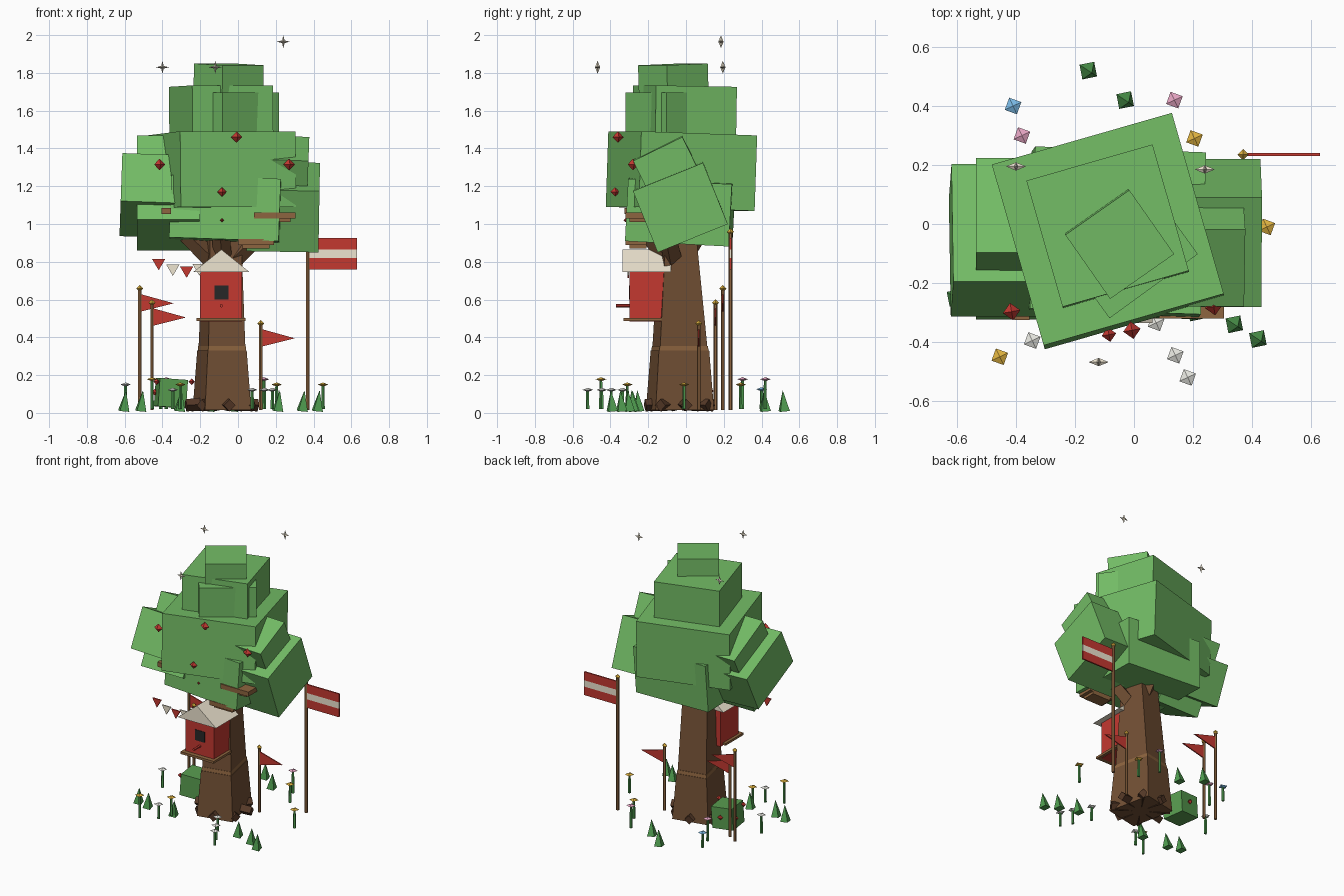
import bpy, bmesh, math
from mathutils import Vector

if "Cube" in bpy.data.objects:
    bpy.data.objects.remove(bpy.data.objects["Cube"])

PALETTE = dict(leaf=(.17, .50, .13), bush=(.10, .34, .08), grass=(.08, .34, .08), bark=(.17, .08, .035),
               root=(.09, .04, .02), plank=(.27, .13, .05), red=(.55, .04, .03), cream=(.85, .78, .63),
               dark=(.02, .02, .02), gold=(.75, .45, .05), pink=(.8, .38, .55), blue=(.2, .5, .8),
               white=(.8, .8, .75))
MATS = {}
for key, col in PALETTE.items():
    MATS[key] = bpy.data.materials.new(key)
    MATS[key].diffuse_color = (*col, 1)


def add(name, bm, color, loc=(0, 0, 0), rot=(0, 0, 0)):
    bmesh.ops.recalc_face_normals(bm, faces=bm.faces)
    me = bpy.data.meshes.new(name)
    bm.to_mesh(me)
    bm.free()
    me.materials.append(MATS[color])
    ob = bpy.data.objects.new(name, me)
    ob.location = loc
    ob.rotation_euler = [math.radians(a) for a in rot]
    bpy.context.collection.objects.link(ob)
    return ob


def box(name, color, loc, size, rot=(0, 0, 0)):
    bm = bmesh.new()
    bmesh.ops.create_cube(bm, size=1)
    bmesh.ops.scale(bm, vec=size, verts=bm.verts)
    return add(name, bm, color, loc, rot)


def beam(name, color, p, q, r1, r2, sides=4):
    p, q = Vector(p), Vector(q)
    bm = bmesh.new()
    bmesh.ops.create_cone(bm, cap_ends=True, segments=sides, radius1=r1, radius2=r2, depth=(q - p).length)
    ob = add(name, bm, color, (p + q) / 2)
    ob.rotation_euler = (q - p).to_track_quat('Z', 'Y').to_euler()
    return ob


def diamond(name, color, loc, r, h, turn=20):
    bm = bmesh.new()
    ring = [bm.verts.new((r * math.cos(i * math.pi / 2), r * math.sin(i * math.pi / 2), 0)) for i in range(4)]
    for tip in (bm.verts.new((0, 0, h)), bm.verts.new((0, 0, -h))):
        for i in range(4):
            bm.faces.new((ring[i], ring[(i + 1) % 4], tip))
    return add(name, bm, color, loc, (0, 0, turn))


def plate(name, color, outline, y, depth):
    """Extrude an (x, z) outline along y."""
    bm = bmesh.new()
    f = bm.faces.new([bm.verts.new((x, y, z)) for x, z in outline])
    out = bmesh.ops.extrude_face_region(bm, geom=[f])
    bmesh.ops.translate(bm, vec=(0, depth, 0), verts=[v for v in out['geom'] if isinstance(v, bmesh.types.BMVert)])
    return add(name, bm, color)


def frustum(name, color, low, high, turn=12):
    """Tapered block between two rectangles (z, y shift, half x, half y)."""
    bm = bmesh.new()
    lo, hi = [[bm.verts.new((a * hx, dy + b * hy, z)) for a, b in ((-1, -1), (1, -1), (1, 1), (-1, 1))]
              for z, dy, hx, hy in (low, high)]
    for i in range(4):
        bm.faces.new((lo[i], lo[(i + 1) % 4], hi[(i + 1) % 4], hi[i]))
    bm.faces.new(lo)
    bm.faces.new(hi)
    return add(name, bm, color, (-.085, -.032, 0), (0, 0, turn))


# Trunk in two tapered sections with a band
frustum("trunk_lower", 'bark', (.015, 0, .125, .158), (.33, 0, .105, .136))
frustum("trunk_band", 'plank', (.31, 0, .104, .135), (.355, 0, .101, .130))
frustum("trunk_upper", 'bark', (.33, 0, .100, .129), (1.1, -.015, .080, .070))

# Roots around the foot
for i in range(8):
    a = math.radians(12 + 45 * i)
    x, y = math.cos(a), math.sin(a)
    beam("root", 'root', (-.085 + .06 * x, -.035 + .06 * y, .05), (-.085 + .195 * x, -.035 + .185 * y, .04), .036, .032)

# Branches reaching into the crown
for q in ((-.28, -.1, .95), (.12, -.1, .95), (-.09, -.2, .95), (-.09, .10, 1.0)):
    beam("branch", 'bark', (-.08, -.06, .76), q, .055, .045)

# Leaf blocks: centre, size, rotation
for name, loc, size, rot in (
        ("crown_base", (-.06, -.03, 1.07), (.58, .55, .33), (-3, 2, -2)),
        ("crown_main", (-.087, -.024, 1.28), (.635, .638, .40), (-2, 0, 16)),
        ("crown_upper", (-.089, -.008, 1.58), (.445, .445, .30), (-1, 0, 16)),
        ("crown_upper_twist", (-.042, -.061, 1.57), (.37, .37, .25), (0, 0, 36)),
        ("crown_top", (-.05, -.067, 1.76), (.265, .265, .17), (2, 0, 35)),
        ("crown_right_outer", (.24, -.03, 1.09), (.38, .40, .35), (22, 1, 0)),
        ("crown_right_inner", (.21, -.075, 1.25), (.32, .29, .34), (26, 2, 0)),
        ("crown_left_outer", (-.46, -.055, 1.15), (.32, .44, .28), (-25, 2, 0)),
        ("crown_left_inner", (-.37, -.05, 1.165), (.33, .36, .50), (-27, 0, 0))):
    box(name, 'leaf', loc, size, rot)

# Fruit on the crown
for x, y, z, r in ((-.007, -.36, 1.46, .03), (-.415, -.297, 1.315, .03), (.27, -.28, 1.315, .03),
                   (-.085, -.375, 1.17, .025), (-.085, -.32, 1.02, .01)):
    diamond("fruit", 'red', (x, y, z), r, r, 10)

# Shelf fungi
for x, y, z, w in ((.195, -.265, 1.045, .22), (.095, -.265, .905, .19), (-.38, -.27, 1.07, .05)):
    box("shelf", 'plank', (x, y, z), (w, .11, .032))
    box("shelf_underside", 'plank', (x, y + .01, z - .024), (w * .75, .09, .02))
diamond("shelf_bird", 'blue', (.195, -.26, 1.08), .02, .025)

# Birdhouse
box("birdhouse_body", 'red', (-.09, -.20, .62), (.22, .20, .27))
plate("birdhouse_roof", 'cream', [(-.238, .745), (.062, .745), (-.088, .865)], -.335, .255)
box("birdhouse_ledge", 'plank', (-.09, -.23, .495), (.26, .20, .016))
box("birdhouse_door", 'dark', (-.088, -.298, .638), (.075, .01, .075))
beam("birdhouse_perch", 'red', (-.088, -.29, .567), (-.088, -.37, .567), .009, .009, 6)

# Bunting
for x, z, c in ((-.42, .815, 'red'), (-.345, .785, 'cream'), (-.272, .775, 'red'), (-.205, .787, 'cream')):
    plate("bunting_flag", c, [(x - .035, z), (x + .035, z), (x, z - .06)], -.31, .008)

# Flag poles with finials
for x, y, h, r in ((-.52, .195, .65, .010), (-.455, .156, .575, .010), (.12, .068, .465, .010), (.37, .235, .95, .011)):
    beam("pole", 'plank', (x, y, .015), (x, y, h), r, r, 6)
    diamond("pole_finial", 'gold', (x, y, h + .008), .019, .019, 0)
    if h < .9:
        plate("pennant", 'red', [(x, h - .02), (x, h - .115), (x + .18, h - .07)], y - .004, .008)
for lo, hi, c in ((.76, .82, 'red'), (.82, .865, 'cream'), (.865, .925, 'red')):
    plate("banner_stripe", c, [(.378, lo), (.63, lo), (.63, hi), (.378, hi)], .23, .01)

# Bush with berries
box("bush", 'bush', (-.355, .04, .105), (.15, .16, .15), (0, 4, 8))
for p in ((-.245, -.02, .165), (-.43, -.03, .165), (-.36, .13, .115), (-.44, .07, .11)):
    diamond("berry", 'red', p, .018, .018)

# Flowers
for x, y, z, c in ((-.41, .40, .125, 'blue'), (-.38, .30, .178, 'pink'), (.137, .42, .178, 'pink'),
                   (.205, .29, .15, 'gold'), (.45, -.01, .15, 'gold'), (-.455, -.45, .178, 'gold'),
                   (-.345, -.395, .122, 'white'), (.075, -.335, .122, 'white'), (.14, -.445, .122, 'white'),
                   (.182, -.52, .122, 'white'), (-.305, -.31, .15, 'gold'), (-.595, .005, .15, 'white')):
    beam("flower_stem", 'grass', (x, y, .02), (x, y, z), .010, .008, 5)
    diamond("flower_head", c, (x, y, z), .031, .011, 25)

# Grass tufts
for x, y in ((-.155, .52), (-.03, .42), (.34, -.34), (.42, -.39), (.21, -.30), (-.605, -.25),
             (-.515, -.275), (-.31, -.28)):
    beam("grass_tuft", 'grass', (x, y, .01), (x + .012, y - .008, .12), .036, 0, 4)

# Sparkles above the crown: thick-centred four-point stars
for x, y, z in ((.24, .185, 1.965), (-.40, .195, 1.83), (-.12, -.468, 1.83)):
    bm = bmesh.new()
    rim = []
    for i in range(8):
        r = .010 if i % 2 else .034
        rim.append(bm.verts.new((r * math.cos(i * math.pi / 4), 0, r * math.sin(i * math.pi / 4))))
    for tip in (bm.verts.new((0, -.014, 0)), bm.verts.new((0, .014, 0))):
        for i in range(8):
            bm.faces.new((rim[i], rim[(i + 1) % 8], tip))
    add("sparkle", bm, 'cream', (x, y, z))

for m in bpy.data.materials:
    if m.users and not m.is_grease_pencil:
        m.use_nodes = True
        m.node_tree.nodes["Principled BSDF"].inputs["Base Color"].default_value = m.diffuse_color
